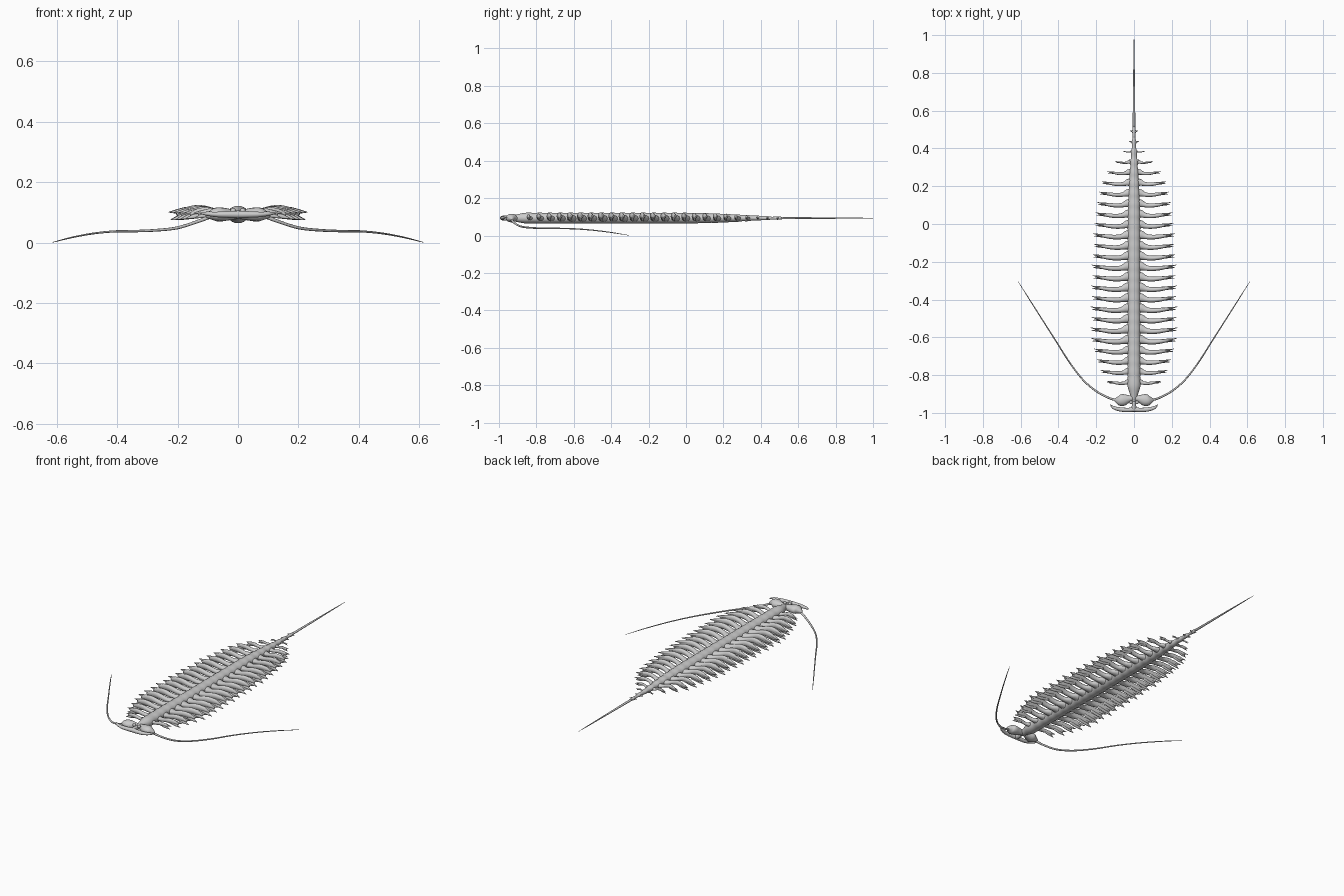
import bpy, bmesh, math
from mathutils import Vector

ZC = 0.093  # body axis height


def resample(rows, n):
    """Catmull-Rom through rows of equal-length tuples."""
    out = []
    for i in range(len(rows) - 1):
        a, b, c, d = (rows[max(0, min(len(rows) - 1, i + k))] for k in (-1, 0, 1, 2))
        for s in range(n):
            t = s / n
            out.append([0.5 * (2 * q + (r - p) * t + (2 * p - 5 * q + 4 * r - w) * t * t
                               + (3 * q - p - 3 * r + w) * t ** 3)
                        for p, q, r, w in zip(a, b, c, d)])
    out.append(list(rows[-1]))
    return out


def loft(bm, rows, sides=10, n=3):
    """Tube through rows (x, y, z, side radius, vertical radius)."""
    rows = resample(rows, n)
    pts = [Vector(r[:3]) for r in rows]
    rings = []
    for i, r in enumerate(rows):
        tan = (pts[min(i + 1, len(pts) - 1)] - pts[max(i - 1, 0)]).normalized()
        side = tan.cross(Vector((0, 0, 1))).normalized()
        up = side.cross(tan)
        w, h = max(r[3], 0.0006), max(r[4], 0.0006)
        rings.append([bm.verts.new(pts[i] + side * w * math.cos(a) + up * h * math.sin(a))
                      for a in (2 * math.pi * k / sides for k in range(sides))])
    for p, q in zip(rings, rings[1:]):
        for k in range(sides):
            j = (k + 1) % sides
            bm.faces.new((p[k], p[j], q[j], q[k]))
    bm.faces.new(rings[0])
    bm.faces.new(rings[-1])


def finish(bm, name, mirror=False):
    bmesh.ops.recalc_face_normals(bm, faces=bm.faces)
    me = bpy.data.meshes.new(name)
    bm.to_mesh(me)
    bm.free()
    for f in me.polygons:
        f.use_smooth = True
    ob = bpy.data.objects.new(name, me)
    bpy.context.collection.objects.link(ob)
    if mirror:
        m = ob.modifiers.new("mirror", 'MIRROR')
        m.use_mirror_merge = False
    return ob


# paddle positions along the body and their reach
reach = [.147, .178, .196, .212, .227, .23, .224, .229, .222, .227, .22, .224,
         .22, .214, .218, .208, .203, .195, .186, .172, .142, .1, .056]
stations = [(-0.838 + 0.0555 * i, r) for i, r in enumerate(reach)]

# gently segmented trunk
bm = bmesh.new()
trunk = [(0, -0.945, ZC, .010, .010), (0, -0.925, ZC, .015, .016), (0, -0.895, ZC, .023, .022)]
for y, r in stations:
    k = 1 if y < 0.0 else 1 - 0.55 * (y / 0.385) ** 1.8
    trunk += [(0, y - .026, ZC, .033 * k, .028 * k), (0, y, ZC, .035 * k, .029 * k)]
trunk += [(0, 0.405, ZC, .011, .011), (0, 0.435, ZC, .012, .011), (0, 0.46, ZC, .007, .007),
          (0, 0.49, ZC, .010, .009), (0, 0.515, ZC, .006, .006)]
loft(bm, trunk, 20, 3)
finish(bm, "trunk")

# thread-like tail
bm = bmesh.new()
loft(bm, [(0, 0.5, ZC, .0075, .006), (0, 0.65, ZC, .006, .005),
          (0, 0.8, ZC, .0042, .0036), (0, 0.92, ZC, .0025, .0025),
          (0, 1.0, ZC, .0008, .0008)], 10, 4)
finish(bm, "tail")

# swimming paddles: flared root, arched stem ending in two pointed leaf lobes
bm = bmesh.new()
for y, r in stations:
    s = r / 0.22
    x0 = min(0.02, r * 0.2)

    def P(f, dy, dz, w, h):
        return (x0 + (r - x0) * f, y + dy * s, ZC + dz * s, w * s, h * s)

    loft(bm, [P(0, .006, -.002, .026, .018), P(.1, .003, 0, .022, .015),
              P(.2, -.004, .003, .015, .013), P(.32, -.008, .008, .013, .014),
              P(.46, -.008, .013, .012, .016), P(.6, -.005, .013, .011, .016),
              P(.75, -.001, .007, .008, .013), P(.88, .002, .001, .003, .005)], 12, 3)
    loft(bm, [P(.55, -.003, .018, .006, .008), P(.72, .002, .015, .006, .009),
              P(.86, .005, .010, .0045, .007), P(1.0, .011, .007, .001, .001)], 8, 3)
    loft(bm, [P(.5, -.004, .003, .006, .009), P(.7, -.004, -.004, .007, .011),
              P(.84, -.003, -.010, .005, .008), P(.97, -.004, -.017, .001, .001)], 8, 3)
# last rudimentary paddles
for y, r in ((0.435, .027), (0.49, .022)):
    loft(bm, [(0.003, y, ZC, .008, .008), (r * .6, y + .001, ZC, .004, .004),
              (r, y + .004, ZC, .001, .001)], 8, 3)
finish(bm, "paddles", True)

# curved horns across the front of the head
bm = bmesh.new()
loft(bm, [(-.126, -.956, ZC + .004, .001, .001), (-.108, -.972, ZC + .003, .008, .006),
          (-.07, -.982, ZC, .011, .009), (-.03, -.984, ZC, .011, .011),
          (0, -.982, ZC, .012, .012), (.03, -.984, ZC, .011, .011),
          (.07, -.982, ZC, .011, .009), (.108, -.972, ZC + .003, .008, .006),
          (.126, -.956, ZC + .004, .001, .001)], 12, 4)
loft(bm, [(0, -.985, ZC, .012, .012), (0, -.965, ZC, .012, .014),
          (0, -.94, ZC, .010, .013)], 12, 3)
finish(bm, "head_horns")

# rounded lobes beside the head, narrowing into the feeler bases
bm = bmesh.new()
loft(bm, [(.004, -.922, ZC, .012, .014), (.03, -.926, ZC, .021, .019),
          (.055, -.931, ZC, .031, .023), (.075, -.934, ZC, .028, .022),
          (.092, -.932, ZC - .003, .016, .014), (.105, -.93, ZC - .007, .006, .006)], 16, 4)
finish(bm, "head_lobes", True)

# small eyes
bm = bmesh.new()
bmesh.ops.create_uvsphere(bm, u_segments=12, v_segments=8, radius=.009)
bmesh.ops.translate(bm, verts=bm.verts, vec=(.016, -.945, ZC + .012))
finish(bm, "eyes", True)

# long trailing feelers
bm = bmesh.new()
path = [(.09, -.932, .087, .007), (.13, -.922, .071, .0055), (.2, -.885, .049, .005),
        (.27, -.825, .041, .0045), (.34, -.735, .038, .004), (.41, -.625, .037, .0035),
        (.48, -.515, .030, .003), (.55, -.405, .017, .0025), (.613, -.305, .001, .001)]
loft(bm, [(x, y, z, w, w) for x, y, z, w in path], 8, 5)
finish(bm, "feelers", True)
